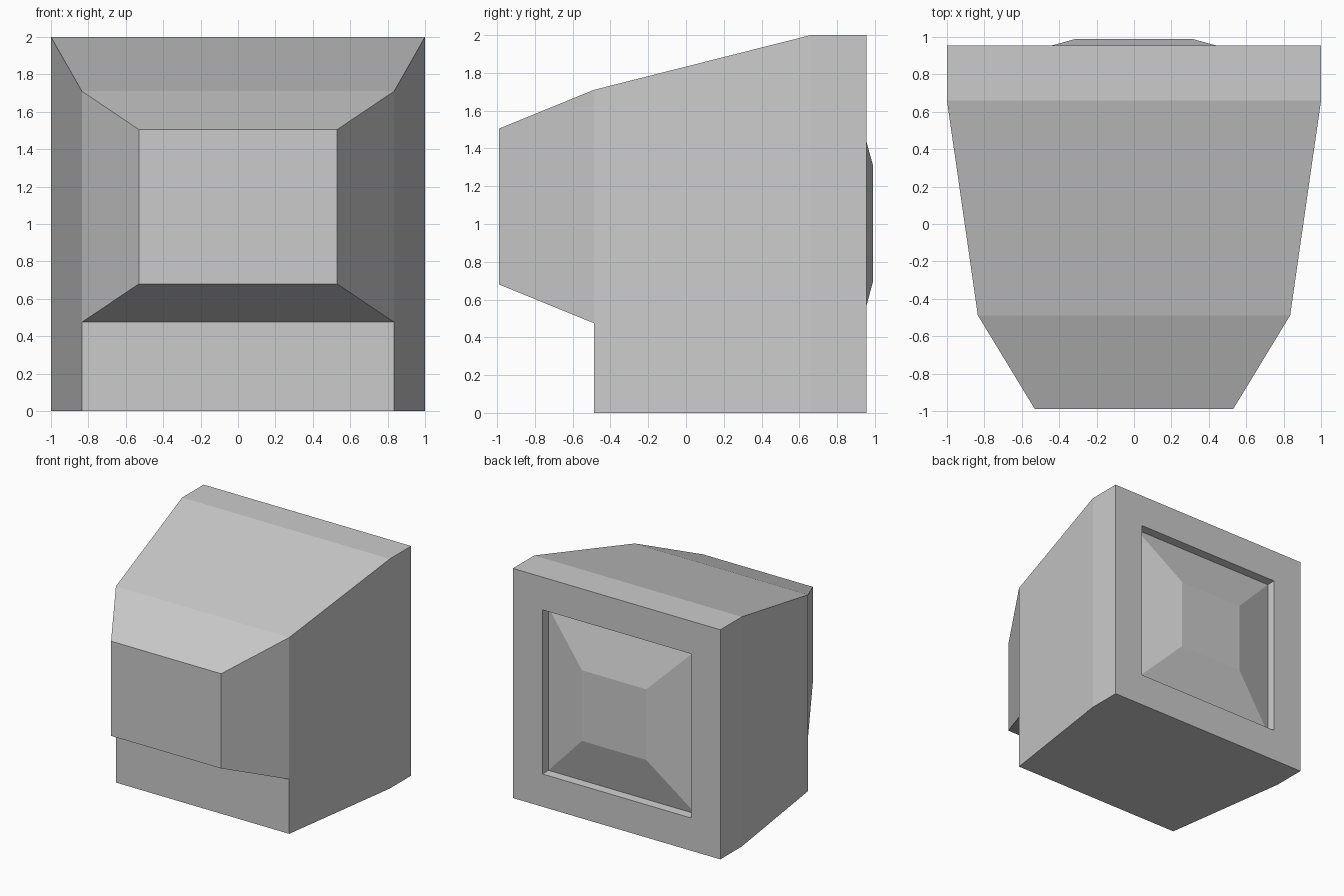
import bpy, bmesh

if "Cube" in bpy.data.objects:
    bpy.data.objects.remove(bpy.data.objects["Cube"])

bm = bmesh.new()


def ring(y, half_width, z0, z1):
    """Rectangular loop of vertices facing along y."""
    return [bm.verts.new((x, y, z)) for x, z in
            ((-half_width, z0), (half_width, z0), (half_width, z1), (-half_width, z1))]


def bridge(a, b):
    """Join two rectangular loops with four quads."""
    for i in range(4):
        j = (i + 1) % 4
        bm.faces.new((a[i], a[j], b[j], b[i]))


# Tapered snout at the front
tip = ring(-0.99, 0.53, 0.68, 1.505)
brow = ring(-0.488, 0.835, 0.475, 1.71)
bm.faces.new(tip)
bridge(tip, brow)

# Main body: flaring sides, sloping roof, flat base
shoulder = ring(0.66, 1.0, 0.0, 2.0)
rear = ring(0.955, 1.0, 0.0, 2.0)
foot = [bm.verts.new((x, -0.488, 0)) for x in (-0.835, 0.835)]
bm.faces.new((foot[0], foot[1], brow[1], brow[0]))
bm.faces.new((foot[0], shoulder[0], shoulder[1], foot[1]))
bm.faces.new((brow[3], brow[2], shoulder[2], shoulder[3]))
for lower, upper, k in ((0, 3, 0), (1, 2, 1)):
    bm.faces.new((foot[k], brow[lower], brow[upper], shoulder[upper], shoulder[lower]))
bridge(shoulder, rear)

# Rear recess with a shallow raised panel rising out of it
opening = ring(0.955, 0.715, 0.285, 1.715)
floor = ring(0.88, 0.71, 0.29, 1.71)
panel = ring(0.99, 0.31, 0.695, 1.31)
bridge(rear, opening)
bridge(opening, floor)
bridge(floor, panel)
bm.faces.new(panel)

bmesh.ops.recalc_face_normals(bm, faces=bm.faces[:])
mesh = bpy.data.meshes.new("housing")
bm.to_mesh(mesh)
bm.free()
bpy.context.collection.objects.link(bpy.data.objects.new("housing", mesh))
